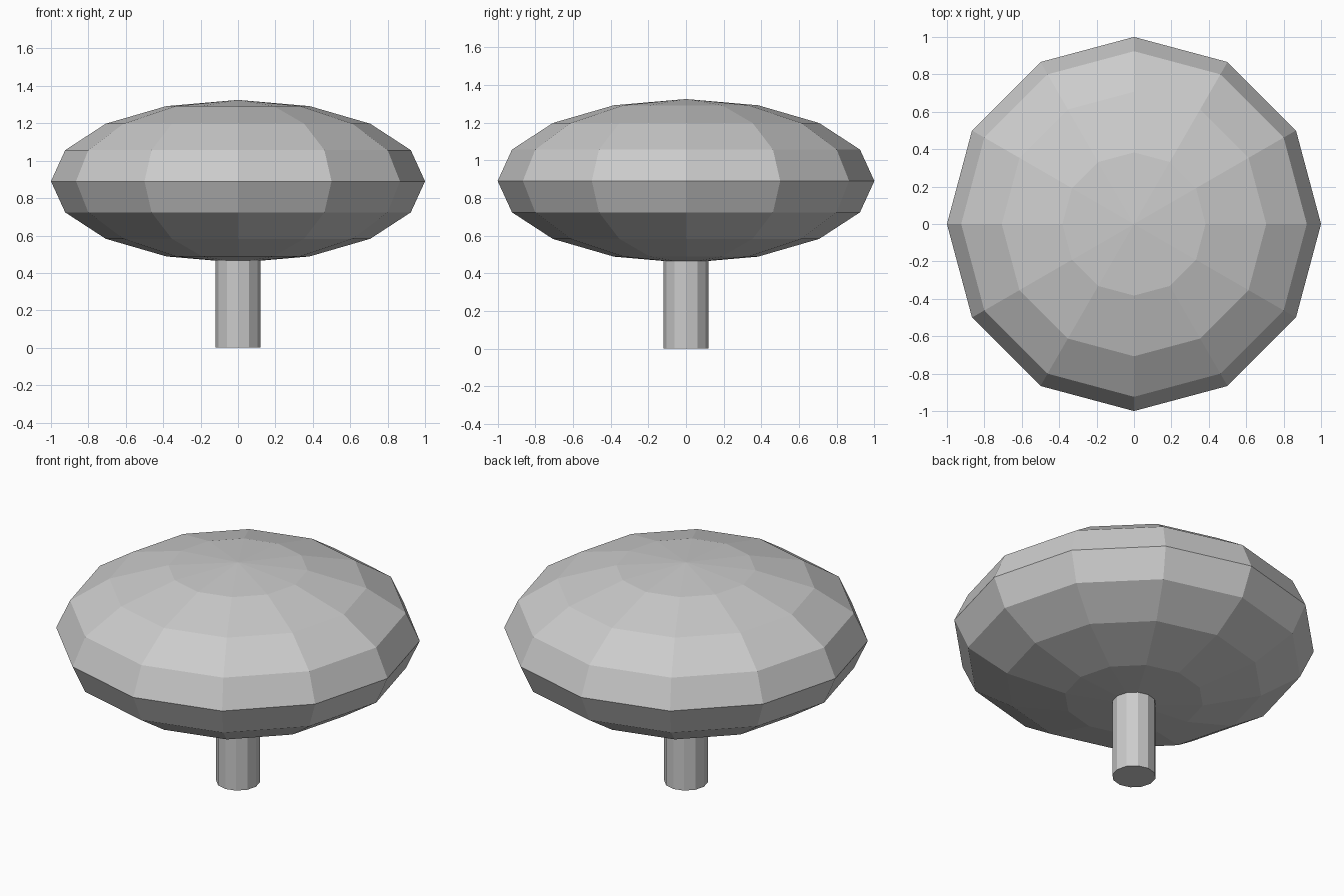
import bpy

# Remove the default cube
cube = bpy.data.objects.get("Cube")
if cube:
    bpy.data.objects.remove(cube, do_unlink=True)

# Single light grey material
grey = bpy.data.materials.new("light_grey")
grey.use_nodes = True
colour = (0.6, 0.6, 0.6, 1)
grey.diffuse_color = colour
grey.node_tree.nodes["Principled BSDF"].inputs["Base Color"].default_value = colour


def finish(name):
    """Name the active object, give it the grey material and flat faces."""
    part = bpy.context.object
    part.name = name
    part.data.materials.append(grey)
    bpy.ops.object.shade_flat()
    return part


SIDES = 12
CROWN_Z = 0.89

# Flattened round crown
bpy.ops.mesh.primitive_uv_sphere_add(segments=SIDES, ring_count=8, radius=1,
                                     location=(0, 0, CROWN_Z))
crown = finish("crown")
crown.scale.z = 0.435

# Stem from the ground up into the crown
STEM_TOP = 0.6
bpy.ops.mesh.primitive_cylinder_add(vertices=SIDES, radius=0.12, depth=STEM_TOP,
                                    location=(0, 0, STEM_TOP / 2))
finish("stem")
